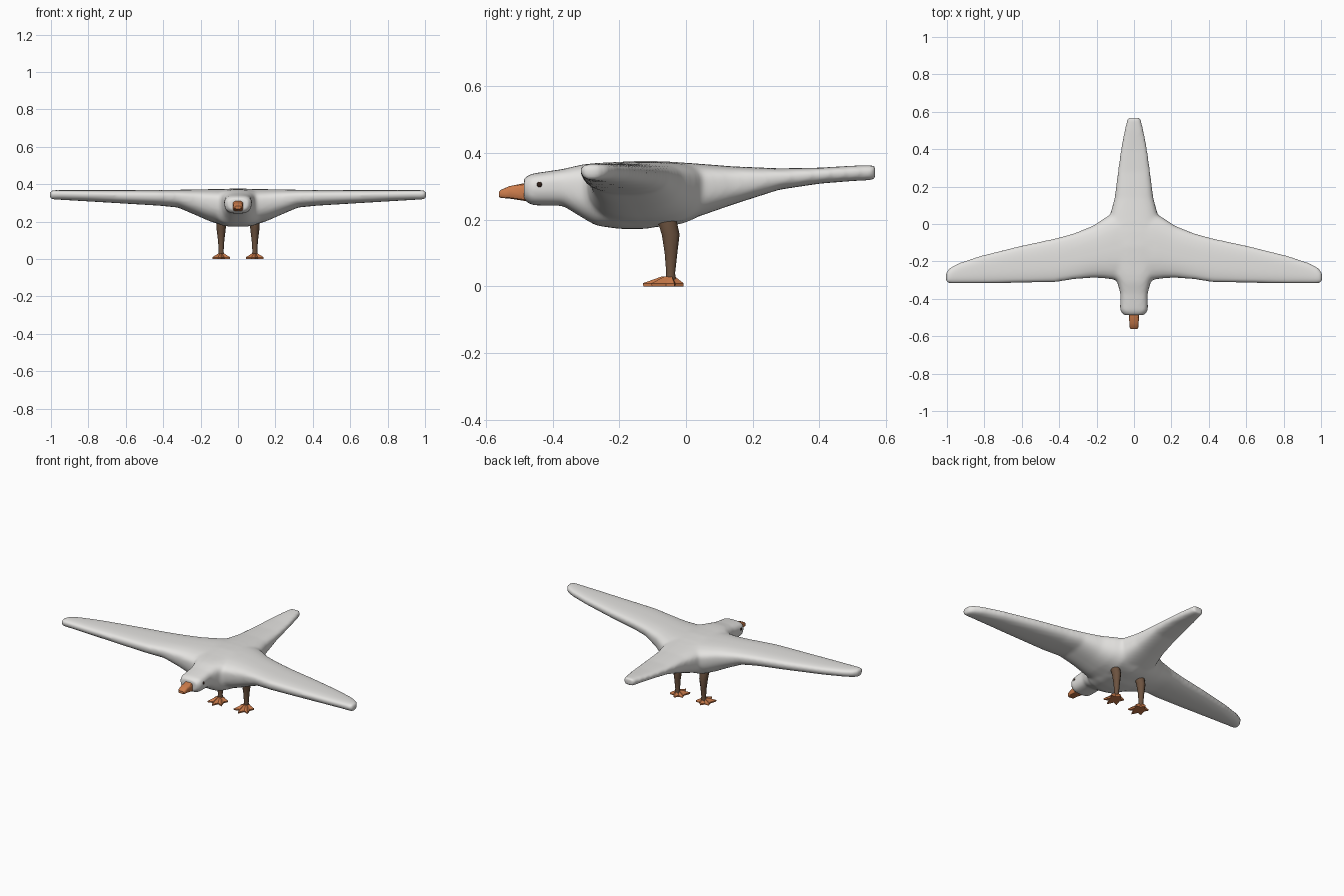
import bpy, bmesh, math
from mathutils import Vector

if "Cube" in bpy.data.objects:
    bpy.data.objects.remove(bpy.data.objects["Cube"], do_unlink=True)


def material(name, rgb):
    m = bpy.data.materials.new(name)
    m.use_nodes = True
    m.diffuse_color = (*rgb, 1)
    m.node_tree.nodes["Principled BSDF"].inputs["Base Color"].default_value = (*rgb, 1)
    return m


WHITE = material("feather white", (0.78, 0.77, 0.75))
ORANGE = material("beak orange", (0.60, 0.20, 0.07))
BROWN = material("leg brown", (0.15, 0.085, 0.05))
DARK = material("eye dark", (0.03, 0.015, 0.01))


def make_object(name, bm, mat, smooth=None):
    bmesh.ops.recalc_face_normals(bm, faces=bm.faces)
    mesh = bpy.data.meshes.new(name)
    bm.to_mesh(mesh)
    bm.free()
    mesh.materials.append(mat)
    ob = bpy.data.objects.new(name, mesh)
    bpy.context.collection.objects.link(ob)
    if smooth:
        bpy.ops.object.select_all(action="DESELECT")
        ob.select_set(True)
        bpy.context.view_layer.objects.active = ob
        bpy.ops.object.shade_smooth_by_angle(angle=math.radians(smooth))
    return ob


def loft(bm, rings):
    """Skin a row of closed rings and cap both ends."""
    rows = [[bm.verts.new(p) for p in ring] for ring in rings]
    n = len(rows[0])
    for a, b in zip(rows, rows[1:]):
        for i in range(n):
            j = (i + 1) % n
            bm.faces.new((a[i], a[j], b[j], b[i]))
    bm.faces.new(rows[0])
    bm.faces.new(rows[-1])


def oval(lo, hi, bottom, top, power, split, count=32):
    """Rounded section; split is the height share of the widest line."""
    mid, half = (lo + hi) / 2, (hi - lo) / 2
    waist = bottom + (top - bottom) * split
    pts = []
    for i in range(count):
        a = math.tau * i / count + math.pi / count
        c, s = math.cos(a), math.sin(a)
        u = math.copysign(abs(c) ** (2 / power), c)
        v = math.copysign(abs(s) ** (2 / power), s)
        pts.append((mid + half * u, waist + v * ((top - waist) if v > 0 else (waist - bottom))))
    return pts


# Body from head to tail: y, half width, bottom, top
BODY = [(-0.487, 0.055, 0.26, 0.325), (-0.465, 0.073, 0.243, 0.338),
        (-0.37, 0.073, 0.242, 0.352), (-0.31, 0.09, 0.205, 0.366),
        (-0.27, 0.12, 0.182, 0.37), (-0.2, 0.15, 0.172, 0.374),
        (-0.12, 0.16, 0.172, 0.377), (-0.04, 0.155, 0.187, 0.374),
        (0.04, 0.13, 0.21, 0.368), (0.14, 0.103, 0.245, 0.36),
        (0.28, 0.086, 0.29, 0.354), (0.4, 0.07, 0.308, 0.356),
        (0.5, 0.051, 0.316, 0.362), (0.568, 0.034, 0.319, 0.364)]
# Wing from root to tip: x, leading edge, trailing edge, bottom, top
WING = [(0, -0.30, 0.08, 0.178, 0.375), (0.1, -0.298, 0.065, 0.185, 0.374),
        (0.16, -0.29, 0.03, 0.205, 0.373), (0.22, -0.287, -0.01, 0.232, 0.372),
        (0.32, -0.295, -0.05, 0.275, 0.37), (0.42, -0.311, -0.077, 0.285, 0.369),
        (0.62, -0.315, -0.12, 0.297, 0.368), (0.82, -0.317, -0.17, 0.309, 0.368),
        (0.94, -0.317, -0.21, 0.316, 0.368), (0.985, -0.317, -0.235, 0.318, 0.368),
        (1.006, -0.312, -0.262, 0.32, 0.366)]

bm = bmesh.new()
loft(bm, [[(x, y, z) for x, z in oval(-w, w, b, t, 2.9, 0.6)] for y, w, b, t in BODY])
stations = [(-s[0], *s[1:]) for s in reversed(WING[1:])] + WING
loft(bm, [[(x, y, z) for y, z in oval(f, r, b, t, 2.6, 0.66)] for x, f, r, b, t in stations])
body = make_object("body_and_wings", bm, WHITE)
blend = body.modifiers.new("Blend", "REMESH")
blend.mode = "VOXEL"
blend.voxel_size = 0.009
blend.use_smooth_shade = True
soften = body.modifiers.new("Soften", "SMOOTH")
soften.factor = 0.5
soften.iterations = 10

# Beak: y, half width, bottom, top
bm = bmesh.new()
BEAK = [(-0.44, 0.028, 0.252, 0.312), (-0.485, 0.028, 0.256, 0.31),
        (-0.53, 0.025, 0.263, 0.301), (-0.555, 0.023, 0.265, 0.29),
        (-0.562, 0.017, 0.268, 0.283)]
loft(bm, [[(x, y, z) for x, z in oval(-w, w, b, t, 4, 0.5, 12)] for y, w, b, t in BEAK])
make_object("beak", bm, ORANGE, 40)

# Leg: z, centre y, half width, half depth
LEG = [(0.235, -0.06, 0.026, 0.028), (0.19, -0.055, 0.026, 0.030),
       (0.155, -0.046, 0.024, 0.028), (0.10, -0.045, 0.017, 0.020),
       (0.04, -0.046, 0.013, 0.014), (0.018, -0.046, 0.017, 0.016)]
# Right half of the webbed foot outline, from middle toe to heel: x, y
TOES = [(0, -0.13), (0.017, -0.092), (0.048, -0.104), (0.034, -0.06),
        (0.046, -0.035), (0.018, -0.032), (0, -0.007)]

for side, label in ((1, "left"), (-1, "right")):
    cx = 0.09 * side
    bm = bmesh.new()
    loft(bm, [[(cx + w * math.cos(math.tau * i / 10), y + d * math.sin(math.tau * i / 10), z)
               for i in range(10)] for z, y, w, d in LEG])
    make_object(label + "_leg", bm, BROWN, 50)

    bm = bmesh.new()
    outline = TOES + [(-x, y) for x, y in reversed(TOES[1:-1])]
    ankle = Vector((0, -0.046))
    rings = []
    for z, scale in ((0, 0.97), (0.009, 1), (0.030, 0.3)):
        ring = [ankle + (Vector(p) - ankle) * scale for p in outline]
        rings.append([(cx + p.x, p.y, z) for p in ring])
    loft(bm, rings)
    make_object(label + "_foot", bm, ORANGE)

    bm = bmesh.new()
    bmesh.ops.create_uvsphere(bm, u_segments=16, v_segments=10, radius=0.01)
    bmesh.ops.translate(bm, verts=bm.verts, vec=(0.066 * side, -0.44, 0.305))
    make_object(label + "_eye", bm, DARK, 60)
